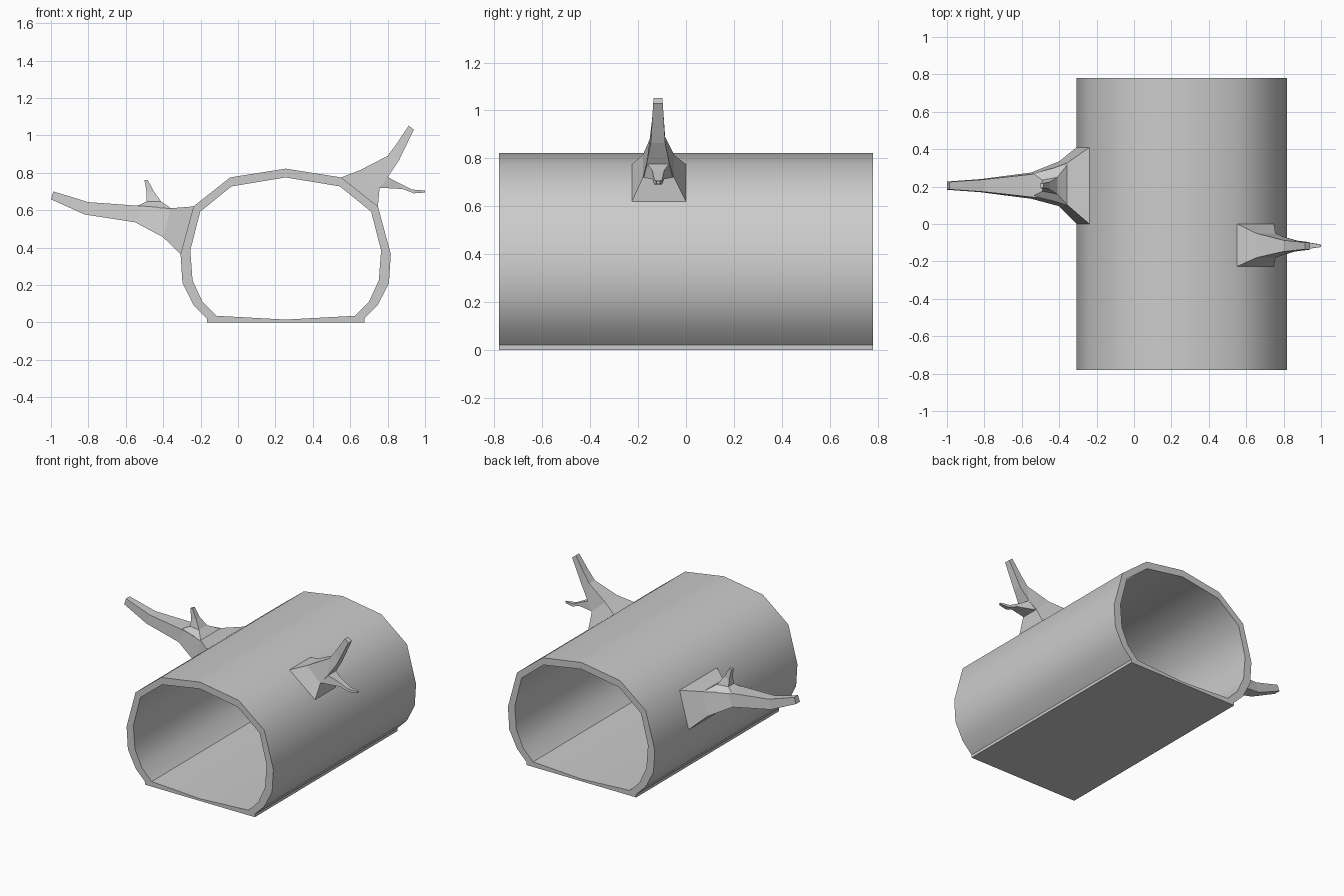
import bpy, bmesh

if "Cube" in bpy.data.objects:
    bpy.data.objects.remove(bpy.data.objects["Cube"])

CX, HALF_LEN = 0.255, 0.78


def finish(bm, name, smooth=False):
    bmesh.ops.recalc_face_normals(bm, faces=bm.faces)
    mesh = bpy.data.meshes.new(name)
    bm.to_mesh(mesh)
    bm.free()
    ob = bpy.data.objects.new(name, mesh)
    bpy.context.collection.objects.link(ob)
    if smooth:
        bpy.ops.object.select_all(action='DESELECT')
        ob.select_set(True)
        bpy.context.view_layer.objects.active = ob
        bpy.ops.object.shade_smooth_by_angle(angle=0.7)
    return ob


def bridge(bm, a, b):
    n = len(a)
    for i in range(n):
        j = (i + 1) % n
        bm.faces.new((a[i], a[j], b[j], b[i]))


def mirrored(half):
    # half profile as (distance from centre, z), from top centre to bottom centre
    return ([(CX + d, z) for d, z in half]
            + [(CX - d, z) for d, z in half[-2:0:-1]])


def branch(name, sections):
    # each section: upper (x, z), lower (x, z), y centre, upper and lower half widths
    bm = bmesh.new()
    rings = []
    for (xu, zu), (xl, zl), y, wu, wl in sections:
        rings.append([bm.verts.new(p) for p in (
            (xu, y - wu, zu), (xu, y + wu, zu), (xl, y + wl, zl), (xl, y - wl, zl))])
    for a, b in zip(rings, rings[1:]):
        bridge(bm, a, b)
    bm.faces.new(rings[-1])
    return finish(bm, name)


# hollow log: outer and inner walls joined by end rims
outer = mirrored([(0, .822), (.297, .775), (.493, .62), (.562, .365), (.552, .21),
                  (.492, .092), (.42, .02), (.42, 0), (0, 0)])
inner = mirrored([(0, .775), (.29, .727), (.457, .592), (.51, .385), (.498, .225),
                  (.445, .11), (.37, .035), (.35, .034), (0, .015)])
bm = bmesh.new()
loops = [[bm.verts.new((x, y, z)) for x, z in prof]
         for prof, y in ((outer, -HALF_LEN), (outer, HALF_LEN),
                         (inner, HALF_LEN), (inner, -HALF_LEN))]
for i in range(4):
    bridge(bm, loops[i], loops[(i + 1) % 4])
finish(bm, "hollow_log", smooth=True)

# long branch on the left with a short upright twig
branch("left_branch", [
    ((-.238, .62), (-.307, .365), .205, .205, .205),
    ((-.36, .61), (-.40, .455), .215, .11, .12),
    ((-.51, .622), (-.55, .535), .205, .065, .07),
    ((-.80, .643), (-.82, .577), .205, .033, .035),
    ((-.987, .70), (-1.0, .658), .205, .02, .022)])
branch("left_twig", [
    ((-.54, .622), (-.355, .608), .21, .06, .11),
    ((-.49, .645), (-.41, .645), .205, .03, .045),
    ((-.488, .69), (-.45, .70), .205, .02, .02),
    ((-.50, .76), (-.483, .762), .205, .012, .012)])

# forked branch on the right
branch("right_branch", [
    ((.552, .775), (.748, .62), -.113, .113, .113),
    ((.655, .815), (.757, .72), -.115, .065, .065),
    ((.80, .89), (.80, .775), -.117, .03, .048),
    ((.85, .957), (.86, .865), -.117, .025, .03),
    ((.913, 1.052), (.94, 1.03), -.117, .018, .02)])
branch("right_twig", [
    ((.795, .78), (.757, .72), -.116, .048, .06),
    ((.85, .75), (.88, .713), -.116, .025, .025),
    ((.93, .71), (.94, .69), -.116, .016, .016),
    ((1.0, .705), (1.0, .694), -.116, .007, .007)])
